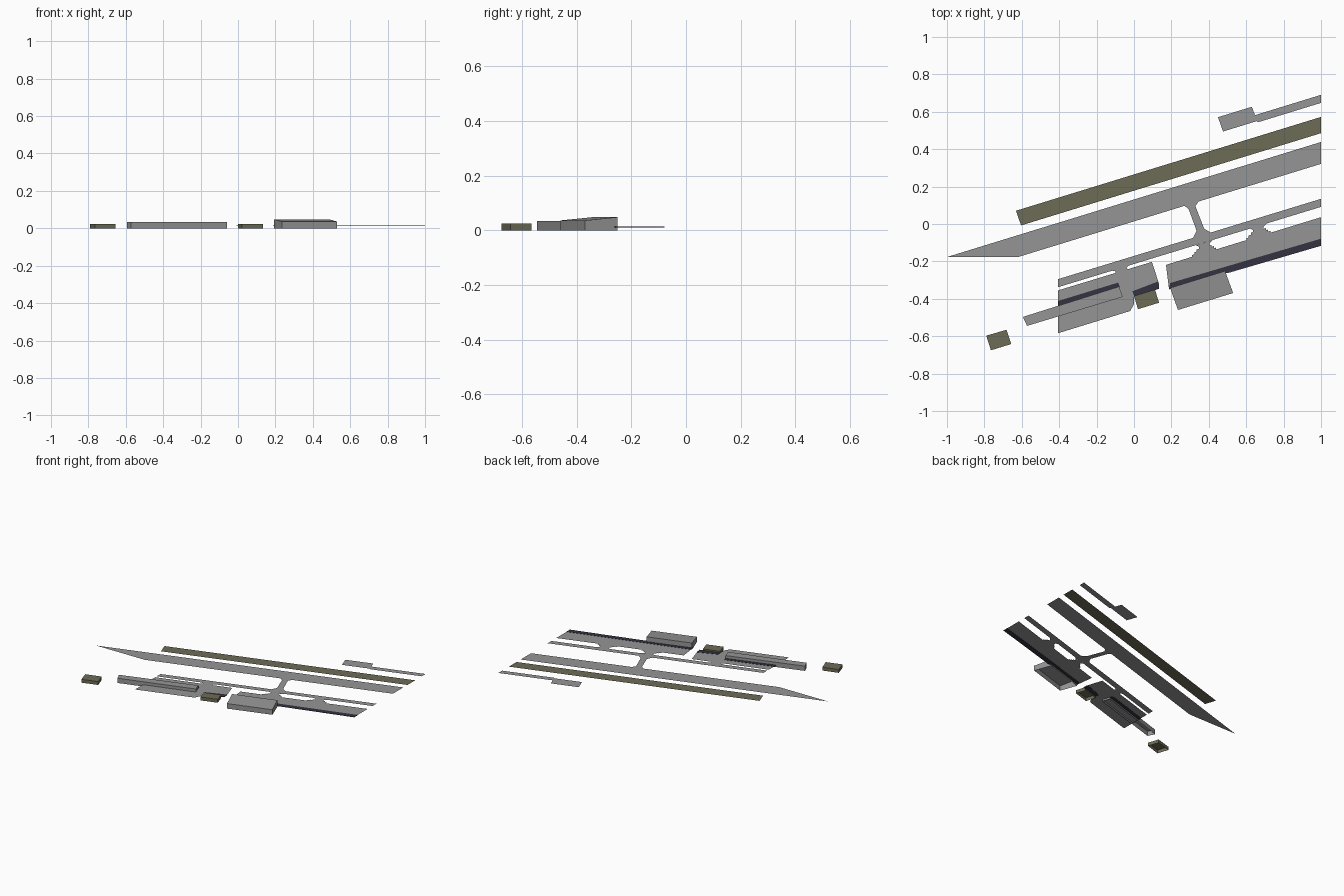
import bpy
import bmesh

cube = bpy.data.objects.get("Cube")
if cube:
    bpy.data.objects.remove(cube, do_unlink=True)

SLOPE = 0.3075   # every strip runs along this heading
GROUND = 0.0125  # level of the paved surfaces


def material(name, rgb):
    mat = bpy.data.materials.new(name)
    mat.use_nodes = True
    mat.diffuse_color = (*rgb, 1)
    bsdf = mat.node_tree.nodes["Principled BSDF"]
    bsdf.inputs["Base Color"].default_value = (*rgb, 1)
    bsdf.inputs["Roughness"].default_value = 0.9
    return mat


PAVING = material("grey paving", (0.3, 0.3, 0.3))
OLIVE = material("olive", (0.155, 0.15, 0.095))
NAVY = material("dark navy", (0.035, 0.032, 0.052))


def place(point, z):
    """Turn (x, offset from the heading line) into a 3D position."""
    x, offset = point
    return (x, offset + SLOPE * x, z)


def finish(name, bm, mat):
    mesh = bpy.data.meshes.new(name)
    bm.to_mesh(mesh)
    bm.free()
    mesh.materials.append(mat)
    obj = bpy.data.objects.new(name, mesh)
    bpy.context.collection.objects.link(obj)
    return obj


def plate(name, outline, mat, z=GROUND):
    """Flat sheet facing up."""
    bm = bmesh.new()
    face = bm.faces.new([bm.verts.new(place(p, z)) for p in outline])
    face.normal_update()
    if face.normal.z < 0:
        face.normal_flip()
    bmesh.ops.triangulate(bm, faces=[face])
    return finish(name, bm, mat)


def building(name, outline, tops, mat, base=0.0, floor=False):
    """Walls and roof over a clockwise outline, with a roof height per corner."""
    bm = bmesh.new()
    low = [bm.verts.new(place(p, base)) for p in outline]
    high = [bm.verts.new(place(p, t)) for p, t in zip(outline, tops)]
    n = len(low)
    for i in range(n):
        j = (i + 1) % n
        bm.faces.new((low[i], high[i], high[j], low[j]))
    bm.faces.new(high[::-1])
    if floor:
        bm.faces.new(low)
    return finish(name, bm, mat)


# Runway, with its far end cut straight across
plate("runway", [(-1, 0.131), (1, 0.131), (1, 0.014), (-0.615, 0.014)], PAVING)

# Grass strip beside the runway
plate("grass_strip", [(-0.631, 0.265), (1, 0.265), (1, 0.178), (-0.604, 0.178)], OLIVE)

# Small apron and road on the far side
plate("far_apron", [(0.449, 0.433), (0.63, 0.433), (0.647, 0.383), (1, 0.383),
                    (1, 0.34), (0.663, 0.34), (0.656, 0.348), (0.476, 0.348)], PAVING)

# Taxiway
plate("taxiway", [(-0.406, -0.17), (1, -0.173), (1, -0.216), (-0.406, -0.213)], PAVING)

# Links between runway, taxiway and aprons, flared at both ends
plate("runway_link", [(0.27, 0.014), (0.345, 0.014), (0.328, -0.005), (0.375, -0.14),
                      (0.41, -0.172), (0.315, -0.172), (0.335, -0.14), (0.292, -0.01)], PAVING)
plate("left_apron_link", [(-0.12, -0.212), (-0.025, -0.212), (-0.04, -0.222),
                          (-0.03, -0.233), (-0.1, -0.231), (-0.1, -0.222)], PAVING)


def stepped_link(name, x):
    """Link whose flare widens toward the apron in steps."""
    left, right = [], []
    for i in range(4):
        half = 0.028 + 0.012 * i
        for k in (i, i + 1):
            offset = -0.228 - 0.011 * k
            left.append((x - half, offset))
            right.append((x + half, offset))
    top = [(x - 0.045, -0.215), (x + 0.045, -0.215)]
    plate(name, top + right + left[::-1], PAVING)


stepped_link("middle_link", 0.375)
stepped_link("right_link", 0.665)

# Aprons
plate("right_apron", [(0.171, -0.271), (1, -0.271), (1, -0.424), (0.5, -0.417),
                      (0.487, -0.403), (0.187, -0.405)], PAVING)
plate("left_apron", [(-0.406, -0.23), (0.096, -0.232), (0.134, -0.362), (0.134, -0.388),
                     (0, -0.382), (0, -0.428), (-0.02, -0.459), (-0.406, -0.459)], PAVING)


# Dark kerb bands, showing on both faces of the aprons
def band(name, outline):
    building(name, outline[::-1], [GROUND + 0.0015] * 4, NAVY, GROUND - 0.0015, True)


def clockwise_reverse(outline):
    return outline[::-1]


band("right_dark_band", clockwise_reverse([(0.193, -0.375), (1, -0.386), (1, -0.424), (0.187, -0.407)]))
band("middle_dark_band", clockwise_reverse([(-0.008, -0.357), (0.128, -0.347), (0.134, -0.388), (0, -0.385)]))
band("left_dark_band", clockwise_reverse([(-0.406, -0.287), (-0.085, -0.287), (-0.075, -0.314), (-0.406, -0.314)]))

# Terminal with a shed roof rising to the back
building("terminal", [(0.193, -0.401), (0.487, -0.401), (0.53, -0.532), (0.235, -0.532)],
         [0.048, 0.048, 0.036, 0.036], PAVING)

# Long low hall
building("long_hall", [(-0.594, -0.314), (-0.08, -0.31), (-0.06, -0.371), (-0.572, -0.369)],
         [0.034] * 4, PAVING)

# Two small olive sheds
building("west_shed", [(-0.79, -0.354), (-0.682, -0.356), (-0.656, -0.44), (-0.765, -0.44)],
         [0.024] * 4, OLIVE)
building("middle_shed", [(0, -0.385), (0.112, -0.385), (0.134, -0.462), (0.021, -0.462)],
         [0.024] * 4, OLIVE)
